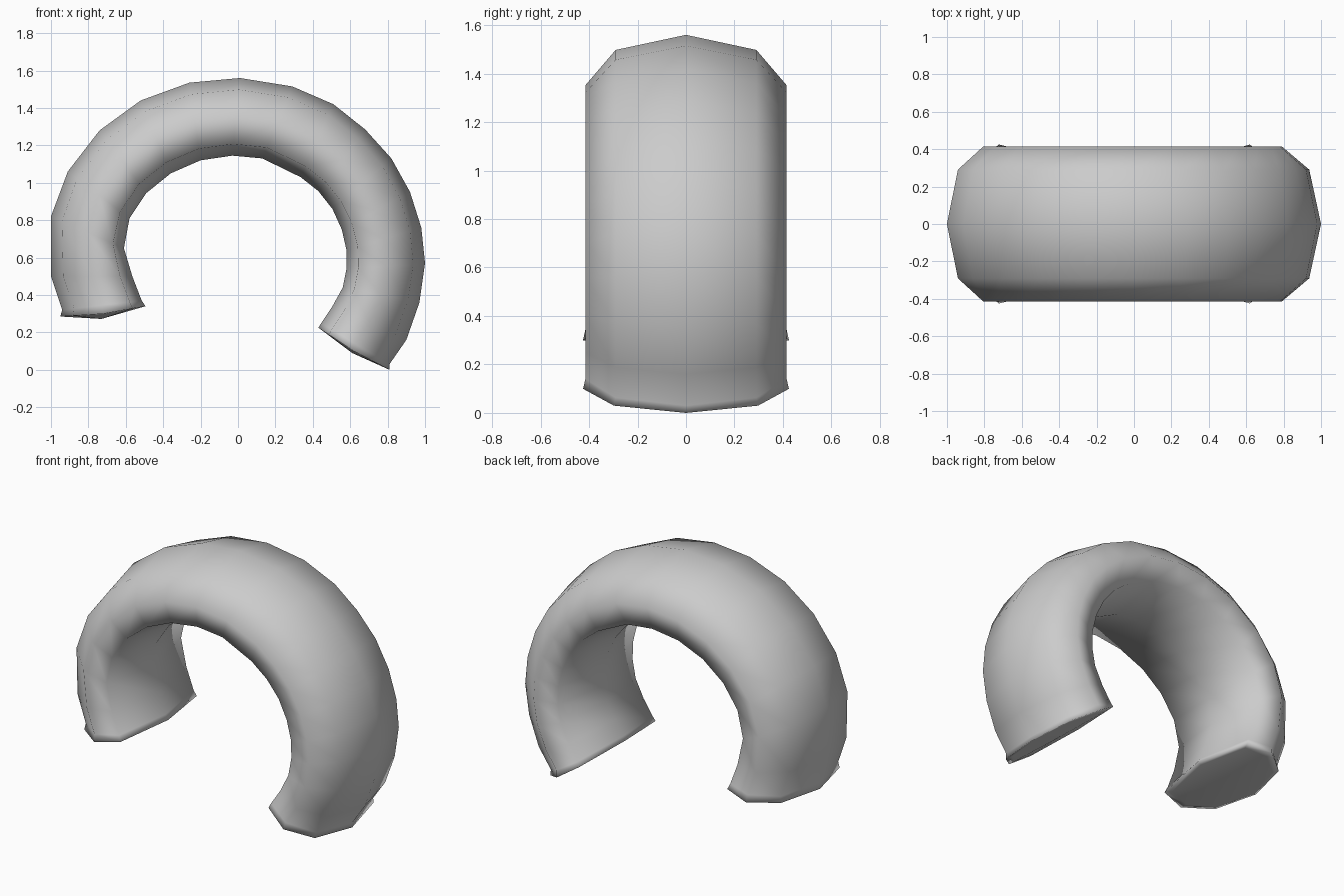
import bpy, bmesh, math
from mathutils import Vector

if "Cube" in bpy.data.objects:
    bpy.data.objects.remove(bpy.data.objects["Cube"])

# Each station along the arch: outer x, outer z, inner x, inner z
STATIONS = [
    (-.95, .285, -.495, .34), (-.94, .32, -.515, .37), (-1, .50, -.565, .50),
    (-1, .82, -.61, .65), (-.91, 1.06, -.58, .81), (-.74, 1.28, -.49, .945),
    (-.52, 1.44, -.36, 1.05), (-.26, 1.535, -.20, 1.12), (.01, 1.56, -.03, 1.145),
    (.29, 1.515, .13, 1.13), (.51, 1.42, .335, 1.03), (.68, 1.285, .43, .955),
    (.82, 1.13, .505, .86), (.92, .95, .555, .75), (.98, .76, .58, .64),
    (1, .57, .58, .54), (.97, .36, .56, .44), (.90, .16, .505, .34),
    (.81, .03, .445, .25), (.81, 0, .43, .225),
]
# Cross-section: rounded outside, nearly flat inside (depth factor, y factor)
PROFILE = [(1, 0), (.7, .7), (0, 1), (-.7, .91), (-1, 0), (-.7, -.91), (0, -1), (.7, -.7)]
SIDES = len(PROFILE)
HALF_WIDTH = .415
END_HALF_WIDTH = .425

bm = bmesh.new()

# Rings along the arch, slightly flared and bowed downward at both ends
rings = []
for i, (ox, oz, ix, iz) in enumerate(STATIONS):
    outer, inner = Vector((ox, 0, oz)), Vector((ix, 0, iz))
    centre, half = (outer + inner) / 2, (outer - inner) / 2
    end = i in (0, len(STATIONS) - 1)
    w = END_HALF_WIDTH if end else HALF_WIDTH
    ring = []
    for d, y in PROFILE:
        drop = .013 * (1 - abs(d)) if end else 0
        ring.append(bm.verts.new(centre + half * d + Vector((0, w * y, -drop))))
    rings.append(ring)


def bridge(a, b):
    for k in range(SIDES):
        n = (k + 1) % SIDES
        bm.faces.new((a[k], a[n], b[n], b[k]))


# Tube skin
for a, b in zip(rings, rings[1:]):
    bridge(a, b)

# Slightly domed end caps with an inset loop
for ring, tip in ((rings[0], (-.73, 0, .272)), (rings[-1], (.61, 0, .09))):
    c = bm.verts.new(tip)
    inset = [bm.verts.new(v.co.lerp(c.co, .12)) for v in ring]
    bridge(ring, inset)
    for k in range(SIDES):
        bm.faces.new((inset[k], inset[(k + 1) % SIDES], c))

bmesh.ops.recalc_face_normals(bm, faces=bm.faces)
for f in bm.faces:
    f.smooth = True
mesh = bpy.data.meshes.new("curved_tube")
bm.to_mesh(mesh)
bm.free()
bpy.context.collection.objects.link(bpy.data.objects.new("curved_tube", mesh))
